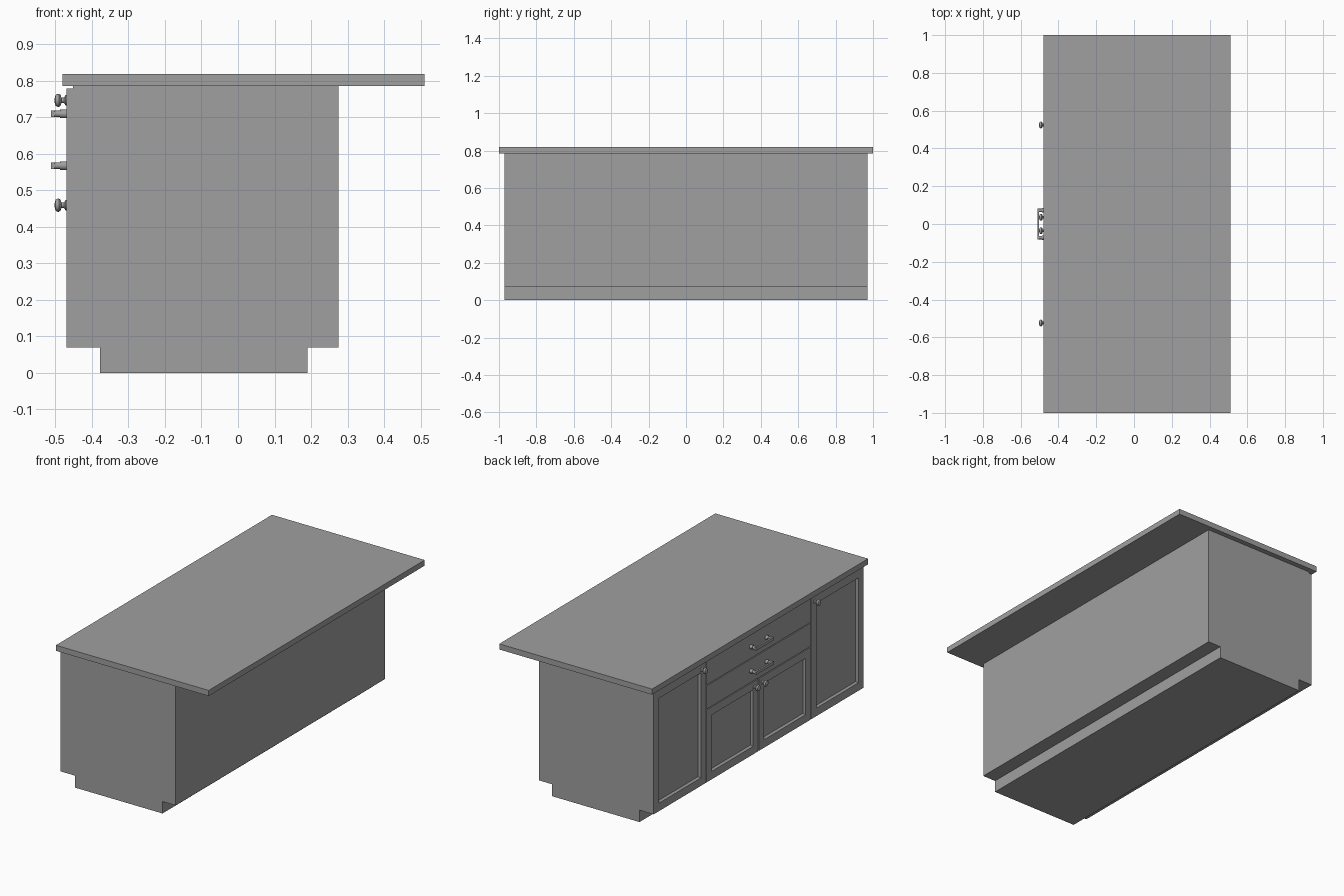
import bpy, bmesh, math
from mathutils import Matrix, Vector

cube = bpy.data.objects.get("Cube")
if cube:
    bpy.data.objects.remove(cube, do_unlink=True)

GREY = (0.35, 0.35, 0.35, 1)
mat = bpy.data.materials.new("plain grey")
mat.use_nodes = True
mat.diffuse_color = GREY
mat.node_tree.nodes["Principled BSDF"].inputs["Base Color"].default_value = GREY

FACE_X = -0.47       # outer plane of the doors
CARCASS_X = -0.452   # plane the doors are hung on
HALF = 0.97          # half length of the cabinet
GAP = 0.003


def finish(name, bm):
    mesh = bpy.data.meshes.new(name)
    bmesh.ops.recalc_face_normals(bm, faces=bm.faces)
    bm.to_mesh(mesh)
    bm.free()
    mesh.materials.append(mat)
    obj = bpy.data.objects.new(name, mesh)
    bpy.context.collection.objects.link(obj)
    return obj


def add_box(bm, x, y, z):
    size = Vector((x[1] - x[0], y[1] - y[0], z[1] - z[0]))
    mid = Vector((sum(x), sum(y), sum(z))) / 2
    bmesh.ops.create_cube(bm, size=1, matrix=Matrix.Translation(mid) @ Matrix.Diagonal(size).to_4x4())


def box(name, x, y, z):
    bm = bmesh.new()
    add_box(bm, x, y, z)
    return finish(name, bm)


def door(name, y, z, frame=0.066):
    """Slab with a recessed, chamfered centre panel."""
    bm = bmesh.new()
    add_box(bm, (FACE_X, CARCASS_X), y, z)
    bm.normal_update()
    outer = min(bm.faces, key=lambda f: f.calc_center_median().x)
    bmesh.ops.inset_region(bm, faces=[outer], thickness=frame)
    bmesh.ops.inset_region(bm, faces=[outer], thickness=0.012)
    bmesh.ops.translate(bm, verts=outer.verts, vec=(0.011, 0, 0))
    return finish(name, bm)


def add_lathe(bm, profile, y, z, steps=20):
    """Revolve (radius, distance out) points around an axis along -x."""
    verts = [bm.verts.new((FACE_X - out, y + r, z)) for r, out in profile]
    edges = [bm.edges.new(pair) for pair in zip(verts, verts[1:])]
    bmesh.ops.spin(bm, geom=verts + edges, cent=(0, y, z), axis=(1, 0, 0),
                   angle=math.tau, steps=steps, use_duplicate=False)
    bmesh.ops.remove_doubles(bm, verts=bm.verts, dist=0.0001)


def smooth(obj):
    bpy.ops.object.select_all(action='DESELECT')
    obj.select_set(True)
    bpy.context.view_layer.objects.active = obj
    bpy.ops.object.shade_smooth_by_angle(angle=math.radians(35))


KNOB = [(0, 0), (0.014, 0), (0.014, 0.002), (0.008, 0.006), (0.007, 0.013), (0.015, 0.016),
        (0.018, 0.020), (0.018, 0.024), (0.015, 0.029), (0.009, 0.0315), (0, 0.032)]
POST = [(0, 0), (0.012, 0), (0.012, 0.017), (0.009, 0.017), (0.009, 0.036), (0, 0.036)]


def knob(name, y, z):
    bm = bmesh.new()
    add_lathe(bm, KNOB, y, z)
    smooth(finish(name, bm))


def pull(name, z):
    bm = bmesh.new()
    for side in (-1, 1):
        add_lathe(bm, POST, side * 0.072, z, 16)
    add_box(bm, (-0.512, -0.502), (-0.083, 0.083), (z - 0.009, z + 0.009))
    smooth(finish(name, bm))


# Worktop, carcass and recessed plinth
box("worktop", (-0.48, 0.51), (-1, 1), (0.785, 0.818))
box("carcass", (CARCASS_X, 0.275), (-HALF, HALF), (0.07, 0.785))
box("plinth", (-0.378, 0.19), (-HALF, HALF), (0, 0.07))

# Tall outer doors and short middle doors, mirrored about the centre
for side, label in ((-1, "front"), (1, "back")):
    def span(a, b):
        return sorted((side * a, side * b))
    door(f"tall_door_{label}", span(0.485 + GAP, HALF), (0.07, 0.778))
    knob(f"tall_door_knob_{label}", side * 0.524, 0.746)
    door(f"short_door_{label}", span(GAP, 0.485 - GAP), (0.07, 0.494))
    knob(f"short_door_knob_{label}", side * 0.036, 0.459)

# Plain drawer fronts with bar pulls
for label, low, high in (("upper", 0.640, 0.778), ("lower", 0.499, 0.635)):
    box(f"{label}_drawer", (FACE_X, CARCASS_X), (GAP - 0.485, 0.485 - GAP), (low, high))
    pull(f"{label}_drawer_pull", (low + high) / 2)
